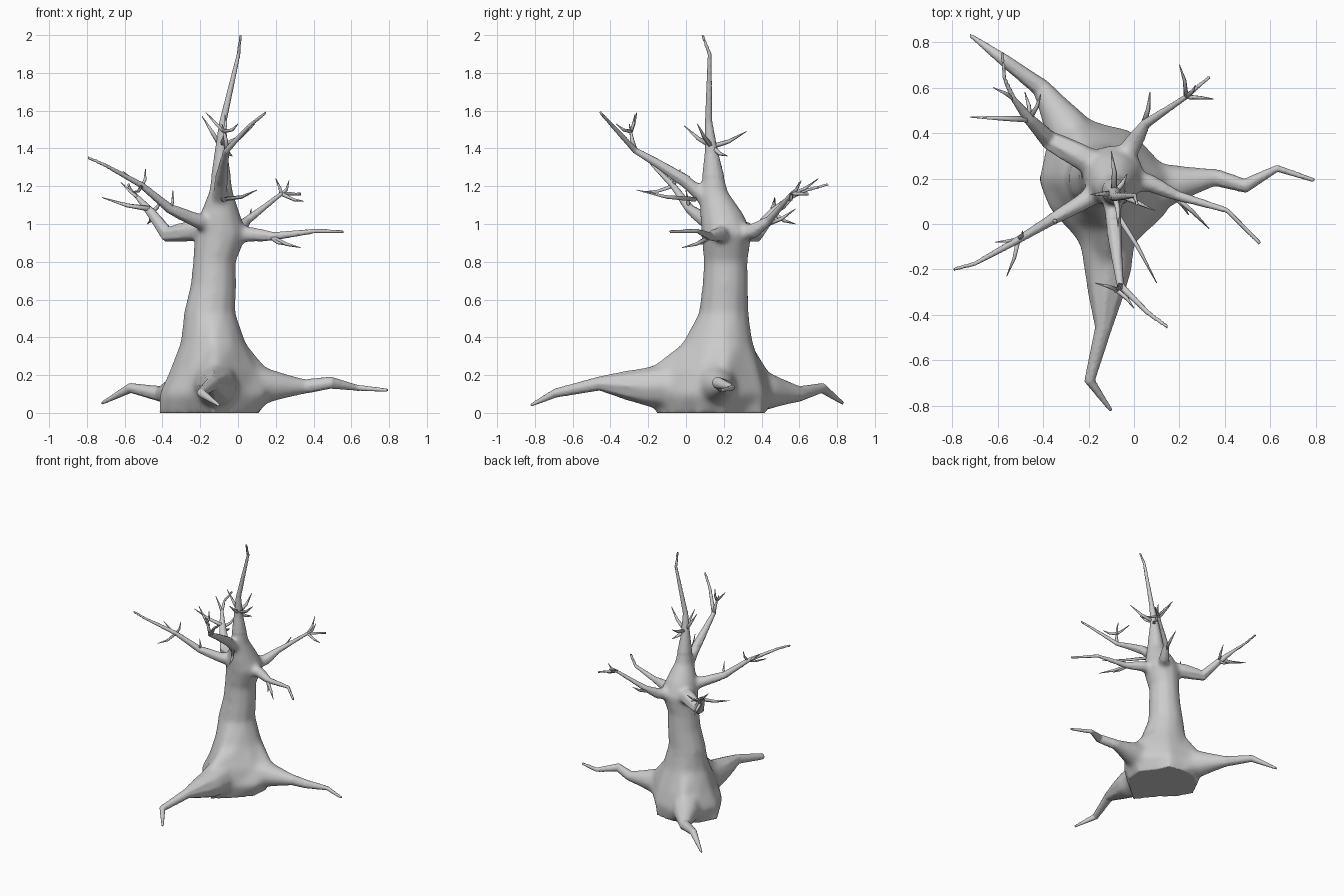
import bpy, bmesh
from math import sin, cos, tau
from mathutils import Vector


def finish(name, rings):
    """Bridge equal-sized rings of points into a closed smooth mesh."""
    bm = bmesh.new()
    vs = [[bm.verts.new(p) for p in ring] for ring in rings]
    n = len(vs[0])
    for a, b in zip(vs, vs[1:]):
        for i in range(n):
            j = (i + 1) % n
            bm.faces.new((a[i], a[j], b[j], b[i]))
    bm.faces.new(vs[0][::-1])
    bm.faces.new(vs[-1])
    bmesh.ops.recalc_face_normals(bm, faces=bm.faces)
    me = bpy.data.meshes.new(name)
    bm.to_mesh(me)
    bm.free()
    me.shade_smooth()
    ob = bpy.data.objects.new(name, me)
    bpy.context.collection.objects.link(ob)
    return ob


def tube(name, path, sides=6):
    """Tapered limb along (x, y, z, radius) points."""
    pts = [Vector(p[:3]) for p in path]
    rings, side, prev = [], None, None
    for i, p in enumerate(pts):
        d = (pts[min(i + 1, len(pts) - 1)] - pts[max(i - 1, 0)]).normalized()
        if side is None:
            side = d.orthogonal().normalized()
        else:
            side = prev.rotation_difference(d) @ side
        prev = d
        other = d.cross(side)
        rings.append([p + path[i][3] * (side * cos(tau * k / sides) + other * sin(tau * k / sides))
                      for k in range(sides)])
    return finish(name, rings)


def twigs(name, start, tips, r=0.011):
    """Thin pointed twigs fanning from one point, with a slight kink."""
    s = Vector(start)
    for i, t in enumerate(tips):
        m = s.lerp(Vector(t), 0.5) + Vector((0.008, 0, -0.012))
        tube(f"{name}_{i + 1}", [(*s, r), (*m, r * 0.75), (*t, 0.002)], 5)


# trunk: flared three-lobed base, then elliptical rings up to the tip
N = 12
cx, cy = -0.13, 0.2
flare = [
    (0.0, [.24, .19, .23, .22, .24, .26, .29, .25, .24, .36, .28, .27]),
    (0.10, [.32, .24, .245, .24, .35, .30, .29, .28, .285, .44, .31, .32]),
    (0.22, [.30, .21, .21, .205, .28, .24, .235, .22, .245, .42, .28, .26]),
    (0.37, [.175, .158, .155, .155, .17, .17, .178, .175, .19, .225, .195, .175]),
]
rings = [[(cx + r * cos(tau * k / N), cy + r * sin(tau * k / N), z) for k, r in enumerate(rs)]
         for z, rs in flare]
for x, y, z, rx, ry in [(-.15, .20, .53, .138, .133), (-.13, .208, .68, .122, .122),
                        (-.125, .21, .80, .115, .117),
                        (-.09, .215, .95, .14, .135), (-.095, .19, 1.05, .108, .118),
                        (-.09, .15, 1.17, .064, .074), (-.09, .135, 1.38, .034, .036),
                        (-.08, .12, 1.54, .02, .02), (.003, .125, 1.9, .011, .011),
                        (.013, .086, 2.003, .008, .008)]:
    rings.append([(x + rx * cos(tau * k / N), y + ry * sin(tau * k / N), z) for k in range(N)])
body = [finish("trunk", rings)]

# roots
body += [
    tube("front_root", [(-.12, .05, .16, .14), (-.115, -.2, .137, .11), (-.135, -.46, .155, .038),
                        (-.195, -.69, .105, .025), (-.1, -.822, .04, .009)], 8),
    tube("right_root", [(-.05, .17, .15, .13), (.12, .165, .145, .107), (.36, .205, .14, .040),
                        (.49, .168, .16, .033), (.63, .245, .133, .017), (.793, .192, .12, .010)], 8),
    tube("back_left_root", [(-.22, .28, .13, .12), (-.3, .43, .115, .105), (-.41, .6, .10, .042),
                            (-.57, .72, .132, .028), (-.722, .832, .05, .009)], 8)]

# main branches
body += [
    tube("front_branch", [(-.1, .15, 1.09, .05), (-.09, .0, 1.225, .038), (-.075, -.15, 1.32, .026),
                          (-.06, -.27, 1.39, .018), (.06, -.39, 1.52, .012), (.15, -.455, 1.592, .009)]),
    tube("left_branch", [(-.1, .19, .98, .06), (-.22, .10, 1.02, .045), (-.36, .02, 1.08, .027),
                         (-.51, -.07, 1.205, .018), (-.7, -.175, 1.31, .011), (-.795, -.2, 1.352, .009)]),
    tube("back_left_branch", [(-.1, .22, .96, .07), (-.24, .30, .965, .062), (-.375, .37, .945, .044),
                              (-.46, .46, 1.06, .028), (-.53, .55, 1.14, .014), (-.57, .64, 1.18, .010),
                              (-.58, .755, 1.21, .009)]),
    tube("back_right_branch", [(-.08, .24, .94, .06), (0, .36, .965, .044), (.05, .44, 1.02, .024),
                               (.14, .50, 1.09, .017), (.23, .56, 1.16, .013), (.335, .65, 1.16, .009)]),
    tube("right_branch", [(-.06, .2, .95, .06), (.07, .18, .945, .044), (.19, .125, .935, .024),
                          (.41, .06, .963, .013), (.555, -.085, .96, .010)])]

# fuse trunk, roots and branches into one skin and blend the joints
with bpy.context.temp_override(active_object=body[0], selected_editable_objects=body,
                               selected_objects=body):
    bpy.ops.object.join()
tree = body[0]
rm = tree.modifiers.new("fuse", 'REMESH')
rm.mode = 'VOXEL'
rm.voxel_size = 0.009
rm.use_smooth_shade = True
me = bpy.data.meshes.new_from_object(tree.evaluated_get(bpy.context.evaluated_depsgraph_get()))
tree.modifiers.clear()
tree.data = me
blend = tree.vertex_groups.new(name="blend")
for v in me.vertices:
    x, y, z = v.co
    d = ((x + .11) ** 2 + (y - .19) ** 2) ** .5
    if z < .5:
        w = min(1, max(0, (.5 - d) / .12)) * min(1, max(0, z / .04))
    else:
        w = .5 * min(1, max(0, (.24 - d) / .08)) * (z < 1.25)
    if w > 0:
        blend.add([v.index], w, 'REPLACE')
sm = tree.modifiers.new("blend", 'SMOOTH')
sm.vertex_group = "blend"
sm.factor = 0.5
sm.iterations = 90

# twigs
twigs("front_upper_twig", (-.06, -.27, 1.39), [(-.085, -.30, 1.53)], .015)
twigs("front_twig", (-.075, -.29, 1.49), [(-.17, -.26, 1.59), (0, -.37, 1.53), (-.07, -.27, 1.58)])
twigs("front_low_twig", (-.08, .05, 1.13), [(.1, -.26, 1.18)], .013)
twigs("left_twig", (-.51, -.07, 1.2), [(-.56, -.23, 1.17), (-.49, -.03, 1.29), (-.61, -.08, 1.28)])
twigs("left_inner_twig", (-.36, .02, 1.08), [(-.345, .0, 1.18)])
twigs("back_left_twig", (-.46, .46, 1.06), [(-.41, .57, 1.14), (-.48, .58, 1.0)], .013)
twigs("back_left_long_twig", (-.47, .46, 1.08), [(-.72, .47, 1.14)], .015)
twigs("back_left_outer_twig", (-.53, .55, 1.14), [(-.62, .60, 1.22)])
twigs("back_right_twig", (.23, .56, 1.16), [(.2, .7, 1.24), (.35, .55, 1.12), (.27, .61, 1.23)])
twigs("back_right_inner_twig", (.04, .43, 1.0), [(.07, .58, 1.08)], .014)
twigs("right_twig", (.17, .13, .935), [(.24, .04, .89), (.33, -.02, .875)], .013)
twigs("top_twig", (-.088, .135, 1.41), [(-.1, .32, 1.49), (.09, .06, 1.53), (-.19, .13, 1.57),
                                        (-.07, -.01, 1.52), (-.03, .22, 1.36)], .015)
